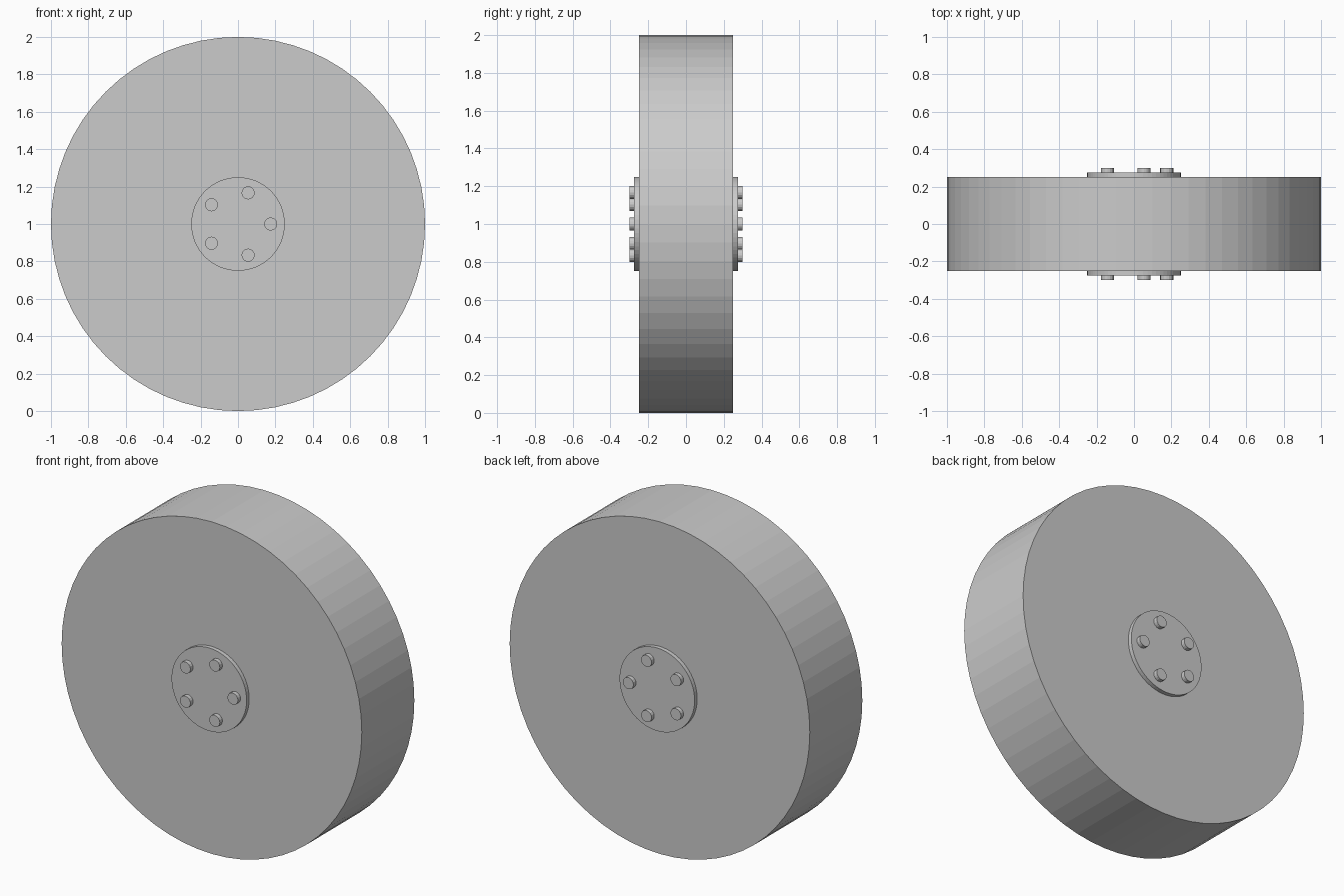
import bpy
from math import pi, cos, sin, radians

if "Cube" in bpy.data.objects:
    bpy.data.objects.remove(bpy.data.objects["Cube"])


def disc(name, radius, depth, x, y, z, sides):
    """Flat-shaded cylinder with its axle along y."""
    bpy.ops.mesh.primitive_cylinder_add(
        vertices=sides, radius=radius, depth=depth,
        location=(x, y, z), rotation=(pi / 2, 0, 0))
    obj = bpy.context.object
    obj.name = name
    return obj


AXLE_Z = 1.0

# Main wheel body
disc("wheel", 1.0, 0.5, 0, 0, AXLE_Z, 64)

# Hub plate and five bolts on each face
for side, label in ((-1, "front"), (1, "back")):
    disc(f"{label}_hub", 0.25, 0.05, 0, side * 0.25, AXLE_Z, 64)
    for i in range(5):
        a = radians(72 * i)
        disc(f"{label}_bolt_{i + 1}", 0.035, 0.05,
             0.175 * cos(a), side * 0.275, AXLE_Z + 0.175 * sin(a), 16)
